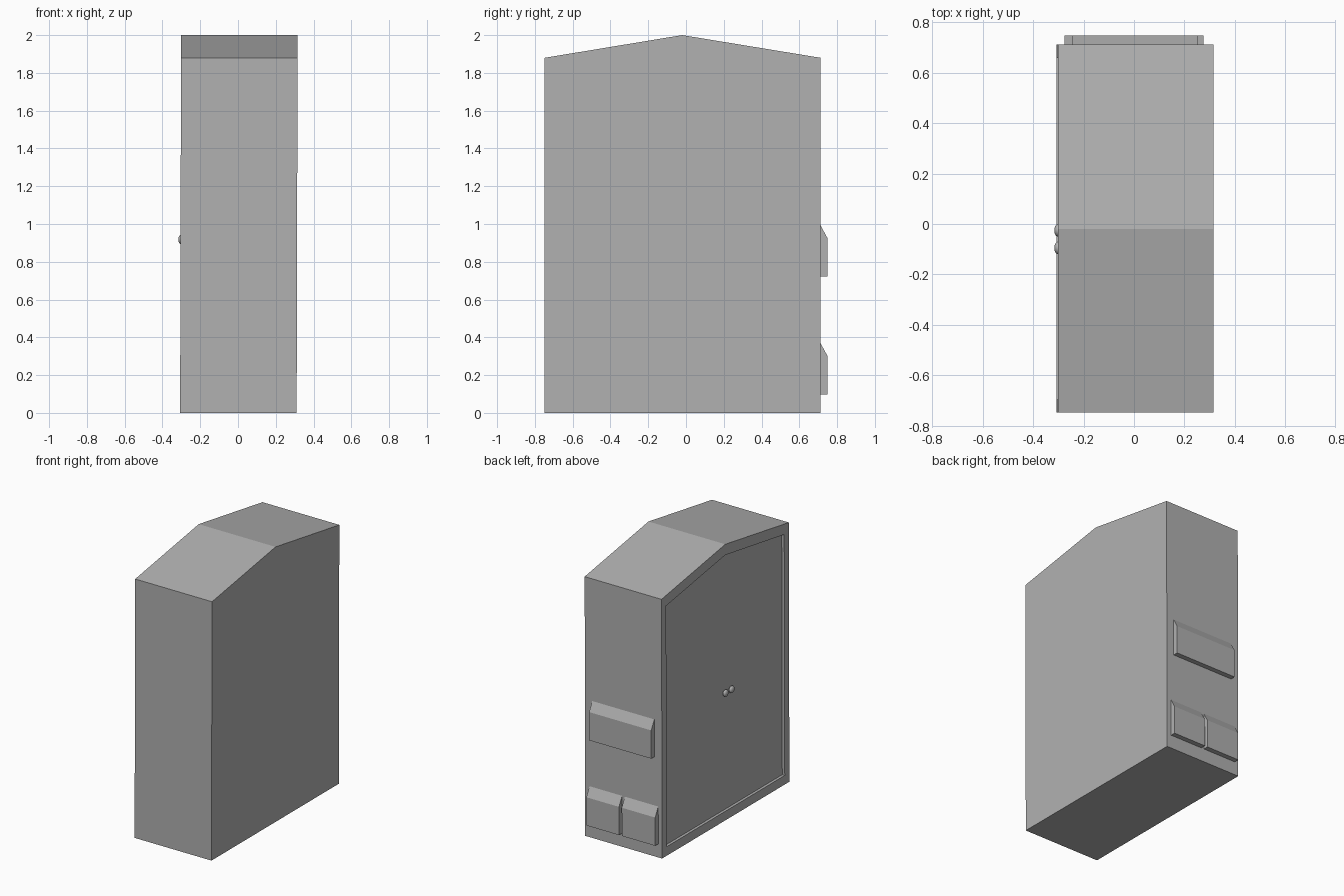
import bpy, bmesh
from mathutils import Vector

if "Cube" in bpy.data.objects:
    bpy.data.objects.remove(bpy.data.objects["Cube"])

LEFT, RIGHT = -0.304, 0.313      # cabinet side planes
FRONT, BACK, RIDGE = -0.748, 0.712, -0.02

grey = bpy.data.materials.new("dark_grey")
grey.diffuse_color = (0.44, 0.44, 0.44, 1)
grey.use_nodes = True
grey.node_tree.nodes["Principled BSDF"].inputs["Base Color"].default_value = grey.diffuse_color


def finish(name, bm):
    # the whole piece leans very slightly towards +x
    for v in bm.verts:
        v.co.x += 0.0025 * (v.co.z - 1)
    bmesh.ops.recalc_face_normals(bm, faces=bm.faces[:])
    me = bpy.data.meshes.new(name)
    bm.to_mesh(me)
    bm.free()
    me.materials.append(grey)
    ob = bpy.data.objects.new(name, me)
    bpy.context.collection.objects.link(ob)
    return ob


def extrude_profile(bm, profile, x0, x1):
    """Extrude a (y, z) profile along x; returns the cap at x0."""
    cap = bm.faces.new([bm.verts.new((x0, y, z)) for y, z in profile])
    ext = bmesh.ops.extrude_face_region(bm, geom=[cap], use_keep_orig=True)
    for v in ext["geom"]:
        if isinstance(v, bmesh.types.BMVert):
            v.co.x = x1
    return cap


# Gabled cabinet with a recessed panel in its left side
bm = bmesh.new()
cap = extrude_profile(bm, [(FRONT, 0), (BACK, 0), (BACK, 1.88), (RIDGE, 2), (FRONT, 1.88)],
                      LEFT, RIGHT)
bmesh.ops.inset_individual(bm, faces=[cap], thickness=0.057)
panel = [(FRONT + .053, .066), (BACK - .053, .066), (BACK - .053, 1.813),
         (RIDGE, 1.922), (FRONT + .053, 1.813)]
for v in cap.verts:
    y, z = min(panel, key=lambda p: (p[0] - v.co.y) ** 2 + (p[1] - v.co.z) ** 2)
    v.co = Vector((LEFT, y, z))
ext = bmesh.ops.extrude_discrete_faces(bm, faces=[cap])
for v in ext["faces"][0].verts:
    v.co.x += 0.02
finish("cabinet", bm)

# Slope-topped boxes on the back
for name, x0, x1, z in (("upper_box", -0.244, 0.254, 0.722),
                        ("lower_box_left", -0.274, -0.006, 0.098),
                        ("lower_box_right", 0.016, 0.278, 0.098)):
    bm = bmesh.new()
    extrude_profile(bm, [(BACK - 0.002, z), (0.748, z), (0.748, z + 0.205),
                         (BACK - 0.002, z + 0.275)], x0, x1)
    finish(name, bm)

# Pair of round door knobs on short stems
for name, y in (("knob_back", -0.025), ("knob_front", -0.095)):
    bm = bmesh.new()
    ball = bmesh.ops.create_uvsphere(bm, u_segments=20, v_segments=12, radius=0.025)
    for v in ball["verts"]:
        v.co = Vector((v.co.x * 0.6 - 0.301, v.co.y + y, v.co.z + 0.918))
    extrude_profile(bm, [(y - .009, .909), (y + .009, .909), (y + .009, .927), (y - .009, .927)],
                    LEFT + 0.022, -0.301)
    ob = finish(name, bm)
    bpy.context.view_layer.objects.active = ob
    ob.select_set(True)
    bpy.ops.object.shade_smooth_by_angle()
    ob.select_set(False)
